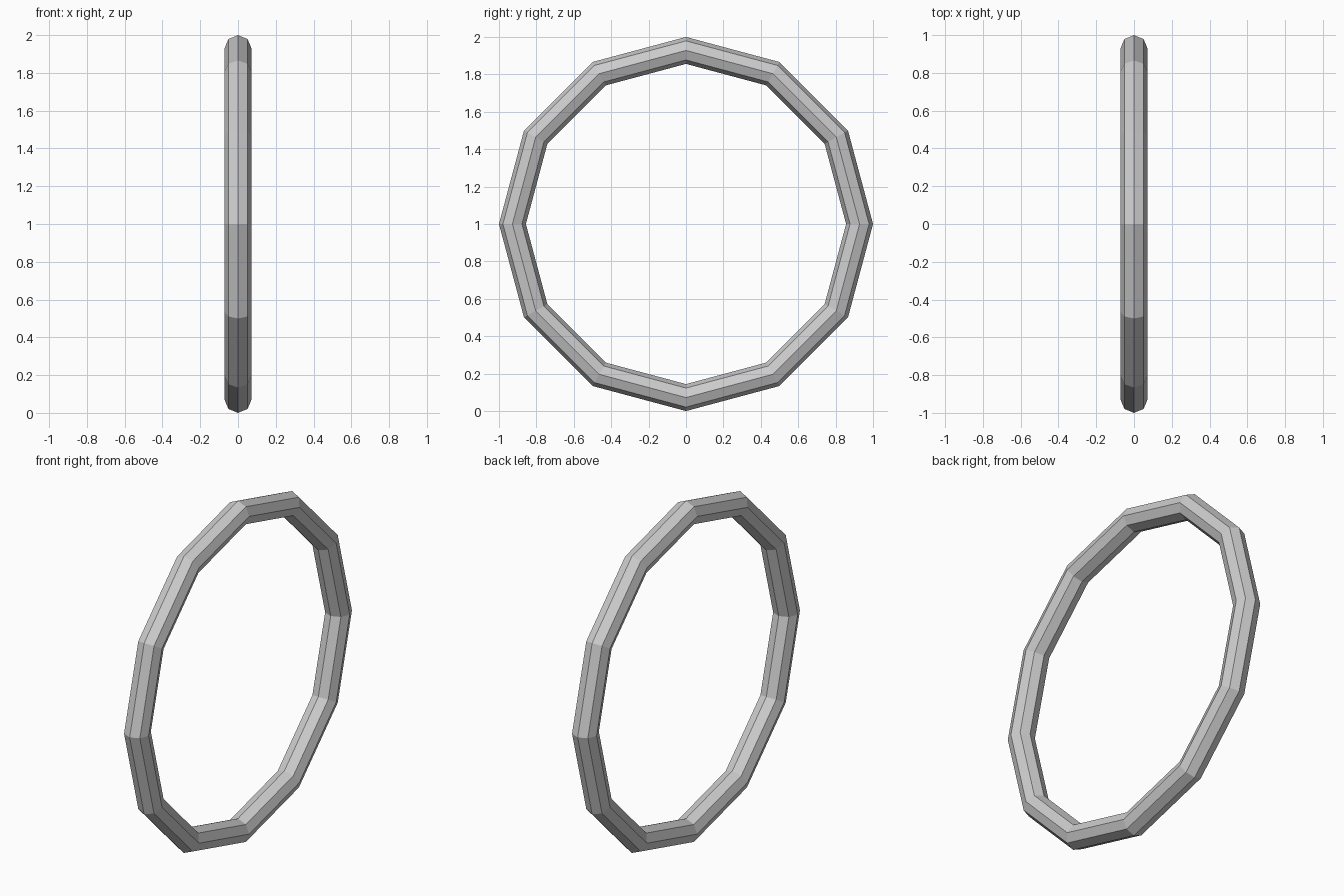
import bpy
import math

if "Cube" in bpy.data.objects:
    bpy.data.objects.remove(bpy.data.objects["Cube"])

# Low-poly ring standing upright in the YZ plane: 12 segments, octagonal section
OUTER = 1.0
TUBE = 0.072

bpy.ops.mesh.primitive_torus_add(
    major_segments=12, minor_segments=8,
    major_radius=OUTER - TUBE, minor_radius=TUBE,
    location=(0, 0, OUTER), rotation=(0, math.pi / 2, 0))
ring = bpy.context.object
ring.name = "ring"
bpy.ops.object.transform_apply(location=True, rotation=True, scale=True)
bpy.ops.object.shade_flat()
